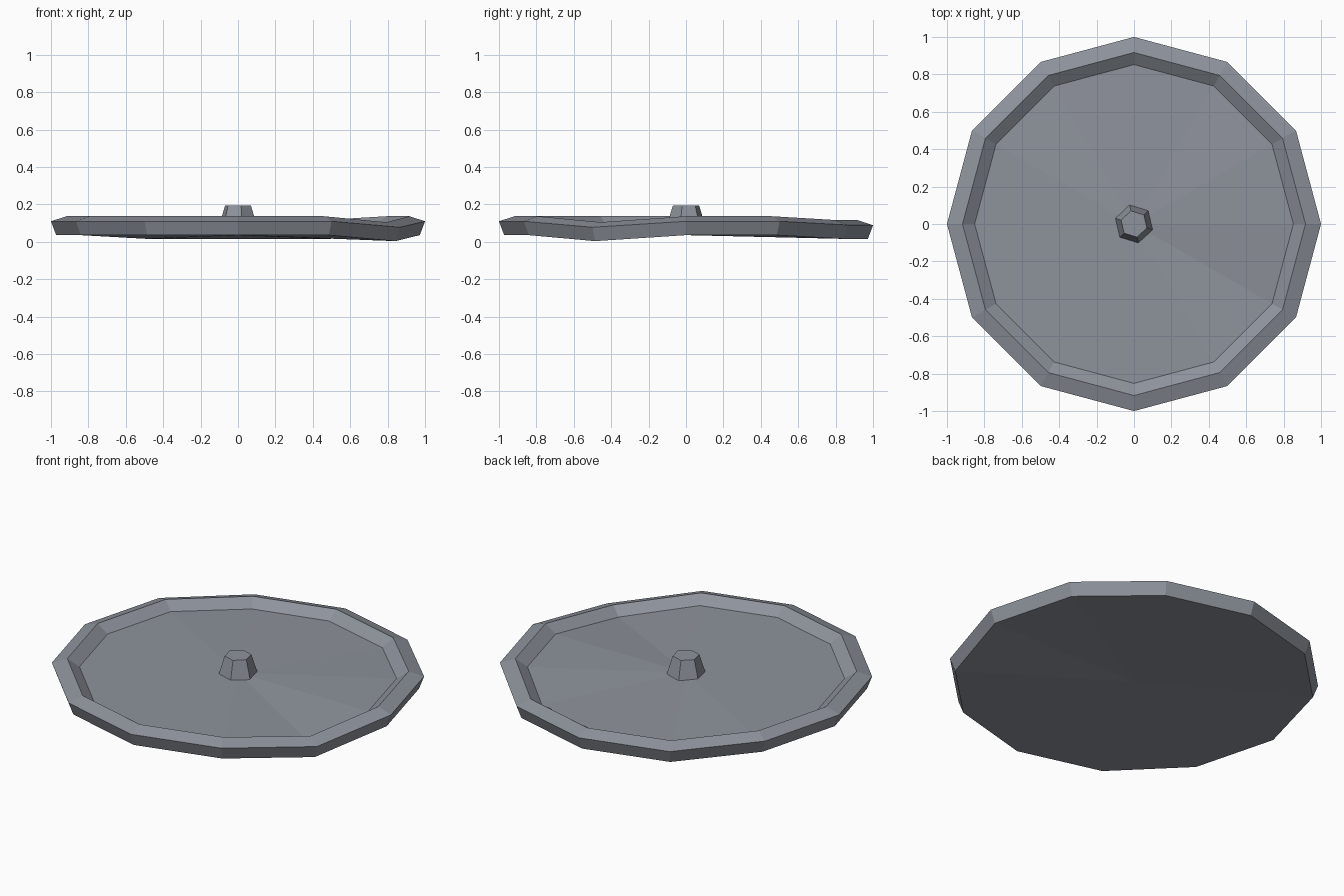
import bpy, bmesh, math

if "Cube" in bpy.data.objects:
    bpy.data.objects.remove(bpy.data.objects["Cube"])

def material(name, rgb):
    m = bpy.data.materials.new(name)
    m.diffuse_color = (*rgb, 1)
    m.use_nodes = True
    m.node_tree.nodes["Principled BSDF"].inputs["Base Color"].default_value = m.diffuse_color
    return m

steel = material("steel grey", (0.27, 0.29, 0.33))

# Dents: how far each battered corner (angle in degrees) is bent down
DENTS = {330: 0.032, 60: 0.02, 90: 0.021, 120: 0.02}

def lathe(name, profile, sides, mat, turn=0, dents={}):
    """Rings of (radius, z) joined by quads, closed at both ends with fans."""
    bm = bmesh.new()
    rings = []
    for r, z in profile:
        ring = []
        for i in range(sides):
            deg = i * 360 / sides
            a = math.radians(deg + turn)
            ring.append(bm.verts.new((r * math.cos(a), r * math.sin(a),
                                      z - dents.get(round(deg), 0))))
        rings.append(ring)
    for lo, hi in zip(rings, rings[1:]):
        for i in range(sides):
            j = (i + 1) % sides
            bm.faces.new((lo[i], lo[j], hi[j], hi[i]))
    for ring, z in ((rings[0], profile[0][1]), (rings[-1], profile[-1][1])):
        c = bm.verts.new((0, 0, z))
        for i in range(sides):
            bm.faces.new((ring[i], ring[(i + 1) % sides], c))
    bmesh.ops.recalc_face_normals(bm, faces=bm.faces)
    me = bpy.data.meshes.new(name)
    bm.to_mesh(me)
    bm.free()
    me.materials.append(mat)
    ob = bpy.data.objects.new(name, me)
    bpy.context.collection.objects.link(ob)
    return ob

# Dished lid with a raised rim: underside, outer edge, rim ridge, floor
lathe("lid", [(0.972, 0.036), (1.0, 0.11), (0.917, 0.137), (0.852, 0.092)],
      12, steel, dents=DENTS)

# Six-sided handle knob
lathe("knob", [(0.105, 0.088), (0.072, 0.195)], 6, steel, turn=43)
